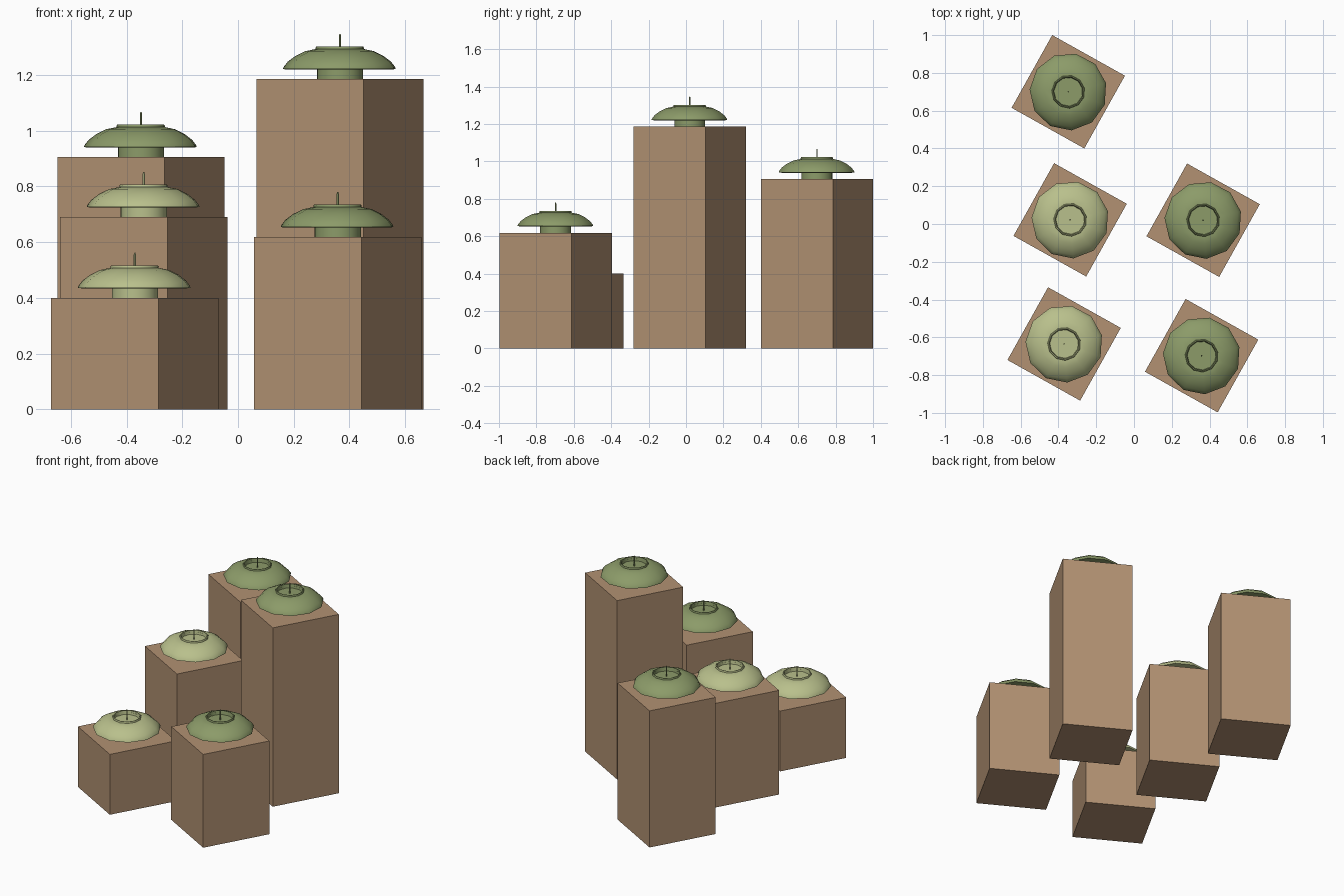
import bpy, bmesh, math

if "Cube" in bpy.data.objects:
    bpy.data.objects.remove(bpy.data.objects["Cube"])

def mat(name, c):
    m = bpy.data.materials.new(name)
    m.diffuse_color = (*c, 1)
    m.use_nodes = True
    m.node_tree.nodes["Principled BSDF"].inputs["Base Color"].default_value = m.diffuse_color
    return m

WOOD = mat("tan_wood", (0.445, 0.285, 0.170))
DARK = mat("olive_green", (0.262, 0.328, 0.141))
LIGHT = mat("pale_green", (0.485, 0.527, 0.262))

def finish(name, bm, material, loc, rot=0.0, smooth=False):
    bmesh.ops.recalc_face_normals(bm, faces=bm.faces)
    me = bpy.data.meshes.new(name)
    bm.to_mesh(me)
    bm.free()
    me.materials.append(material)
    ob = bpy.data.objects.new(name, me)
    bpy.context.collection.objects.link(ob)
    ob.location = loc
    ob.rotation_euler[2] = rot
    if smooth:
        bpy.context.view_layer.objects.active = ob
        ob.select_set(True)
        bpy.ops.object.shade_smooth_by_angle(angle=math.radians(40))
        ob.select_set(False)
    return ob

def lathe(profile, n):
    """Revolve (radius, z) points; radius 0 closes to a pole."""
    bm = bmesh.new()
    rings = []
    for r, z in profile:
        if r == 0:
            rings.append([bm.verts.new((0, 0, z))] * n)
        else:
            rings.append([bm.verts.new((r * math.cos(2 * math.pi * i / n),
                                        r * math.sin(2 * math.pi * i / n), z)) for i in range(n)])
    for a, b in zip(rings, rings[1:]):
        for i in range(n):
            j = (i + 1) % n
            quad = list(dict.fromkeys((a[i], a[j], b[j], b[i])))
            bm.faces.new(quad)
    return bm

SIDE, TURN = 0.441, math.radians(-29.2)
# candle bowl with a recessed top, a raised rim and a flat underside
BOWL = [(0, 0.034), (0.19, 0.034), (0.205, 0.036), (0.203, 0.043), (0.188, 0.062), (0.160, 0.083),
        (0.125, 0.100), (0.086, 0.108), (0.078, 0.106), (0.076, 0.092), (0, 0.092)]
NECK = [(0, 0), (0.083, 0), (0.083, 0.036), (0, 0.036)]
RIM = [(0.078, 0.104), (0.087, 0.104), (0.088, 0.112), (0.085, 0.117), (0.080, 0.117), (0.078, 0.104)]
WICK = [(0, 0.09), (0.004, 0.09), (0.004, 0.155), (0.002, 0.162), (0, 0.162)]

# x, y, pedestal height, green
for k, (x, y, h, green) in enumerate([
        (-0.348, 0.70, 0.905, DARK), (-0.338, 0.022, 0.69, LIGHT), (0.366, 0.02, 1.185, DARK),
        (-0.37, -0.635, 0.40, LIGHT), (0.358, -0.697, 0.618, DARK)], 1):
    # square pedestal
    bm = bmesh.new()
    bmesh.ops.create_cube(bm, size=1)
    bmesh.ops.scale(bm, vec=(SIDE, SIDE, h), verts=bm.verts)
    finish(f"pedestal_{k}", bm, WOOD, (x, y, h / 2), TURN)
    # candle on top
    turn = math.radians(13)
    finish(f"candle_neck_{k}", lathe(NECK, 22), green, (x, y, h), turn, True)
    finish(f"candle_bowl_{k}", lathe(BOWL, 11), green, (x, y, h), turn, True)
    finish(f"candle_rim_{k}", lathe(RIM, 11), green, (x, y, h), turn, True)
    finish(f"candle_wick_{k}", lathe(WICK, 6), green, (x, y, h), 0, True)
